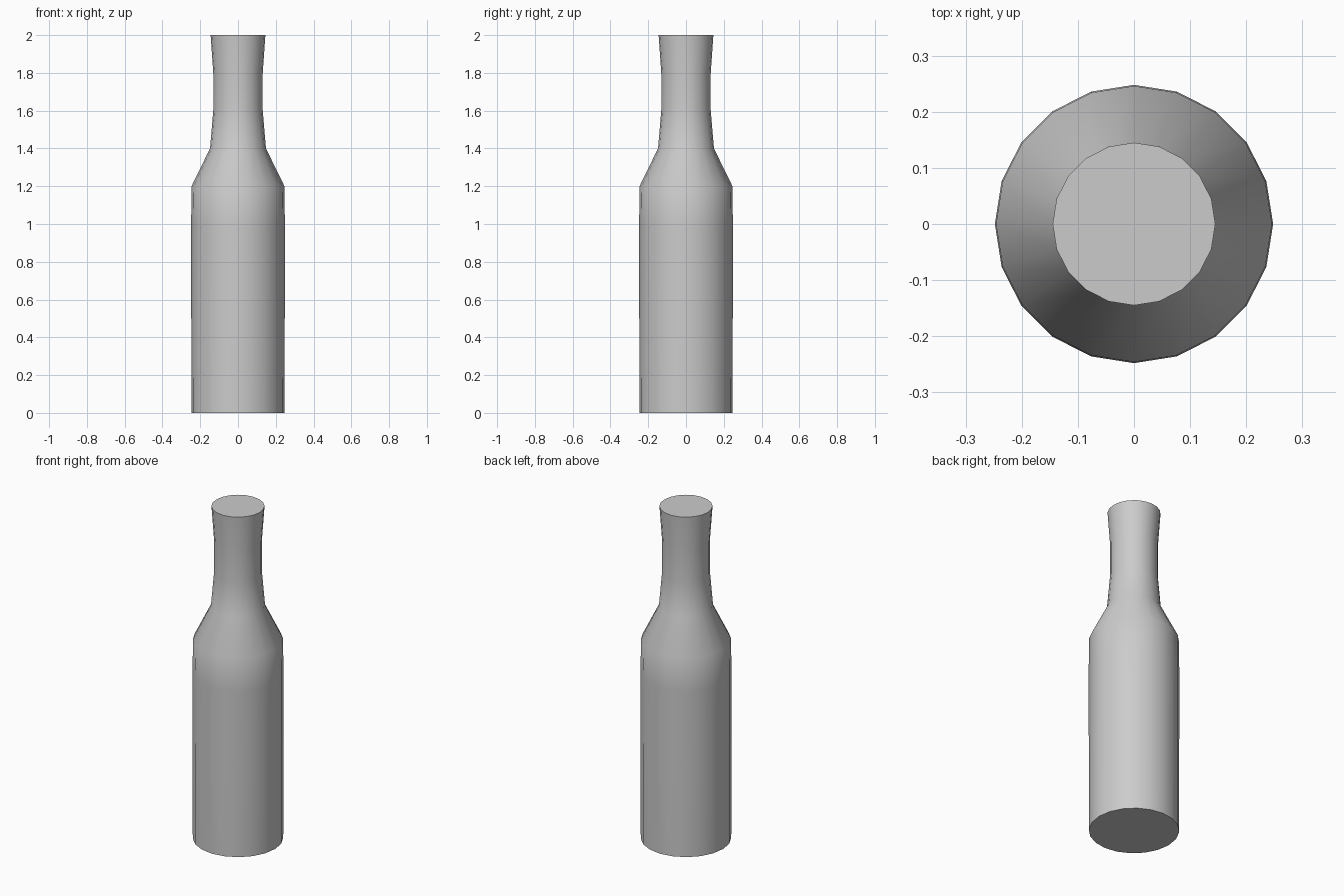
import bpy, bmesh, math

if "Cube" in bpy.data.objects:
    bpy.data.objects.remove(bpy.data.objects["Cube"])

SIDES = 20
# Bottle outline: (radius, height)
PROFILE = [(0.247, 0.0), (0.248, 1.0), (0.246, 1.2), (0.148, 1.4),
           (0.131, 1.6), (0.131, 1.8), (0.145, 2.0)]

# Revolve the outline into rings
bm = bmesh.new()
rings = []
for r, z in PROFILE:
    rings.append([bm.verts.new((r * math.cos(2 * math.pi * i / SIDES),
                                r * math.sin(2 * math.pi * i / SIDES), z))
                  for i in range(SIDES)])

# Walls between neighbouring rings
for low, high in zip(rings, rings[1:]):
    for i in range(SIDES):
        j = (i + 1) % SIDES
        bm.faces.new((low[i], low[j], high[j], high[i]))

# Flat base and flat top
bm.faces.new(rings[0][::-1])
bm.faces.new(rings[-1])

mesh = bpy.data.meshes.new("bottle")
bm.to_mesh(mesh)
bm.free()
bottle = bpy.data.objects.new("bottle", mesh)
bpy.context.collection.objects.link(bottle)

# Smooth walls, sharp cap edges
bpy.context.view_layer.objects.active = bottle
bottle.select_set(True)
bpy.ops.object.shade_smooth_by_angle(angle=math.radians(40))
